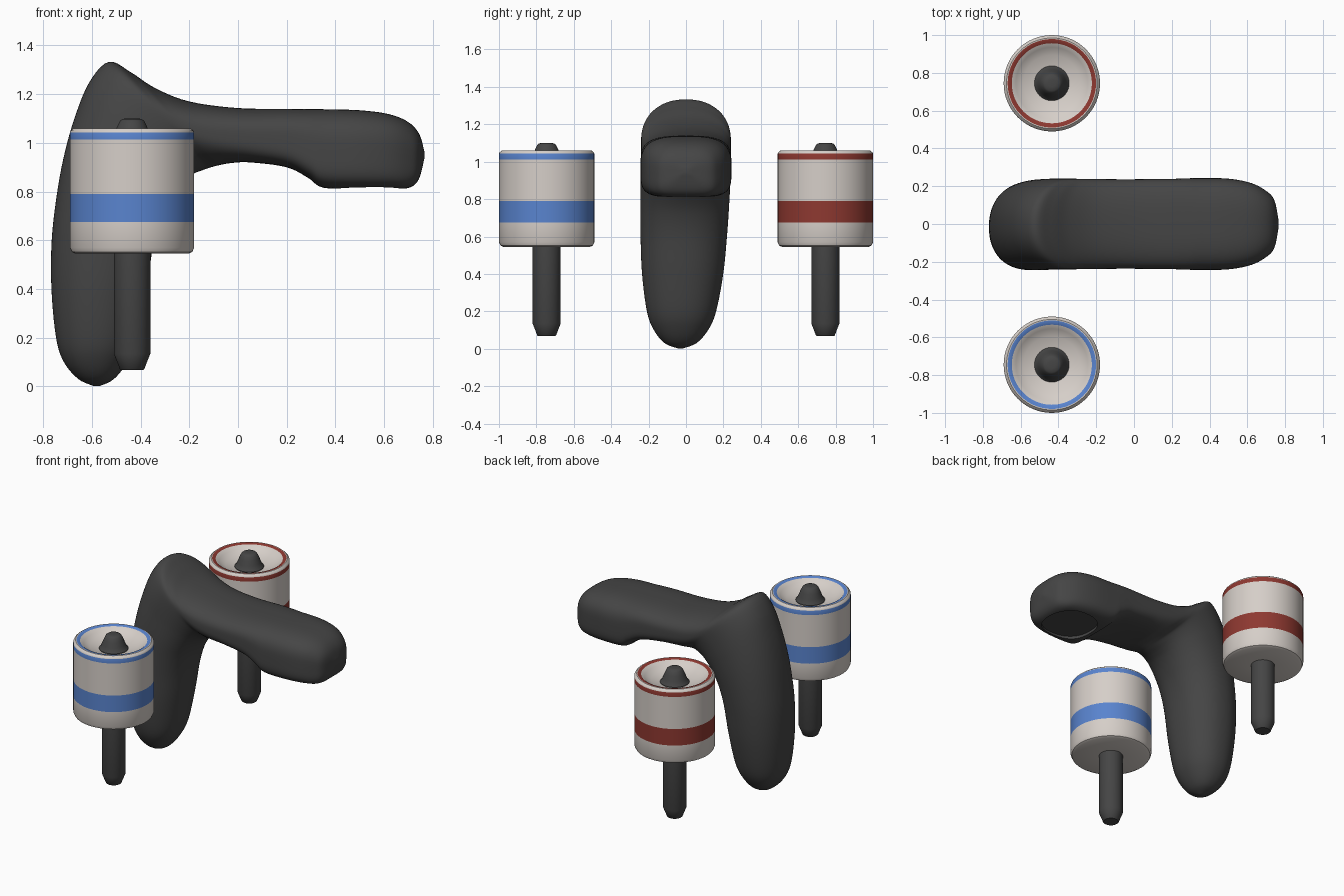
import bpy, bmesh, math
from math import sin, cos, pi
from mathutils import Vector

if "Cube" in bpy.data.objects:
    bpy.data.objects.remove(bpy.data.objects["Cube"])


def material(name, rgb):
    m = bpy.data.materials.new(name)
    m.diffuse_color = (*rgb, 1)
    m.use_nodes = True
    m.node_tree.nodes["Principled BSDF"].inputs["Base Color"].default_value = m.diffuse_color
    return m


DARK = material("dark_grey", (0.06, 0.06, 0.06))
LIGHT = material("warm_white", (0.67, 0.62, 0.58))
BLUE = material("blue", (0.10, 0.23, 0.62))
RED = material("red", (0.27, 0.04, 0.03))


def finish(name, bm, mats, angle=35):
    bmesh.ops.recalc_face_normals(bm, faces=bm.faces)
    me = bpy.data.meshes.new(name)
    bm.to_mesh(me)
    bm.free()
    for m in mats:
        me.materials.append(m)
    ob = bpy.data.objects.new(name, me)
    bpy.context.collection.objects.link(ob)
    smooth(ob, angle)
    return ob


def smooth(ob, angle=35):
    bpy.ops.object.select_all(action='DESELECT')
    ob.select_set(True)
    bpy.context.view_layer.objects.active = ob
    bpy.ops.object.shade_smooth_by_angle(angle=math.radians(angle))


def skin(bm, rings, mat_ids=None):
    """Bridge equal rings of points, with capped ends."""
    rows = [[bm.verts.new(p) for p in r] for r in rings]
    n = len(rows[0])
    for i in range(len(rows) - 1):
        for j in range(n):
            k = (j + 1) % n
            f = bm.faces.new((rows[i][j], rows[i][k], rows[i + 1][k], rows[i + 1][j]))
            f.material_index = mat_ids[i] if mat_ids else 0
    for row, m in ((rows[0], 0), (rows[-1], -1)):
        f = bm.faces.new(row)
        f.material_index = mat_ids[m] if mat_ids else 0


def lathe(name, profile, x, y, mats, mat_ids=None, n=64):
    bm = bmesh.new()
    skin(bm, [[(x + r * cos(2 * pi * j / n), y + r * sin(2 * pi * j / n), z)
               for j in range(n)] for r, z in profile], mat_ids)
    return finish(name, bm, mats)


def spow(v, e):
    return math.copysign(abs(v) ** e, v)


def catmull(a, b, c, d, t):
    return [0.5 * (2 * q + (r - p) * t + (2 * p - 5 * q + 4 * r - s) * t * t
                   + (3 * q - p - 3 * r + s) * t ** 3) for p, q, r, s in zip(a, b, c, d)]


# Body sections: outer x, z, inner x, z, half width
S = [(-.59, .001, -.57, .001, .01), (-.655, .03, -.51, .03, .085),
     (-.715, .1, -.455, .1, .145), (-.747, .2, -.412, .2, .185),
     (-.766, .4, -.375, .4, .217), (-.765, .6, -.345, .6, .231),
     (-.745, .78, -.31, .72, .237), (-.716, .94, -.265, .80, .24),
     (-.672, 1.10, -.22, .85, .24), (-.61, 1.25, -.18, .875, .24),
     (-.53, 1.333, -.14, .89, .24), (-.44, 1.29, -.11, .90, .239),
     (-.34, 1.225, -.08, .908, .238), (-.2, 1.17, -.03, .917, .237),
     (0, 1.143, .05, .92, .237), (.2, 1.14, .2, .9, .239),
     (.29, 1.139, .29, .855, .242), (.36, 1.138, .35, .816, .243),
     (.5, 1.134, .5, .81, .24), (.62, 1.118, .62, .81, .217),
     (.70, 1.085, .70, .815, .175), (.745, 1.035, .742, .85, .125),
     (.765, .965, .765, .935, .02)]

rings, N, SUB = [], 96, 5
for i in range(len(S) - 1):
    a, d = S[max(i - 1, 0)], S[min(i + 2, len(S) - 1)]
    for s in range(SUB + (i == len(S) - 2)):
        ox, oz, ix, iz, w = catmull(a, S[i], S[i + 1], d, s / SUB)
        mx, mz, hx, hz = (ox + ix) / 2, (oz + iz) / 2, (ox - ix) / 2, (oz - iz) / 2
        k = min(max((mx + .3) / .6, 0), 1)          # squarer towards the arm end
        yc = -.03 * min(max(1 - mz, 0), 1) * (1 - k)
        ring = []
        for j in range(N):
            c, sn = cos(2 * pi * j / N), sin(2 * pi * j / N)
            e = 2 / (2.2 + k * (.8 if c > 0 else 2.3))
            ring.append((mx + hx * spow(c, e), yc + w * spow(sn, e),
                         max(mz + hz * spow(c, e), 0)))
        rings.append(ring)
bm = bmesh.new()
skin(bm, rings)
body = finish("handle_and_arm", bm, [DARK], 50)

# Shallow recess under the end of the arm
bm = bmesh.new()
skin(bm, [[(.53 + .168 * spow(cos(2 * pi * j / 64), .85),
            .168 * spow(sin(2 * pi * j / 64), .85), z) for j in range(64)]
          for z in (.7, .832)])
cutter = finish("recess_cutter", bm, [DARK])
cutter.hide_render = True
mod = body.modifiers.new("recess", 'BOOLEAN')
mod.operation, mod.object, mod.solver = 'DIFFERENCE', cutter, 'EXACT'
bpy.context.view_layer.objects.active = body
bpy.ops.object.modifier_apply(modifier=mod.name)
bpy.data.objects.remove(cutter)
smooth(body, 50)

# Canister outline (radius, z) and the material of each step: 0 light, 1 colour
CAN = [(.07, .545), (.232, .545), (.247, .552), (.255, .57), (.255, .675), (.255, .79),
       (.255, 1.013), (.255, 1.043), (.252, 1.05), (.240, 1.06), (.234, 1.06),
       (.212, 1.055), (.19, 1.036), (.15, 1.014), (.09, 1.0), (.088, .985)]
CAN_MATS = [0, 0, 0, 0, 1, 0, 1, 0, 0, 0, 1, 0, 0, 0, 0]

for side, y, col in (("front", -.745, BLUE), ("back", .745, RED)):
    x = -.435
    lathe(side + "_canister", CAN, x, y, [LIGHT, col], CAN_MATS)
    # Pin below with a tapered tip
    lathe(side + "_pin", [(.046, .068), (.05, .071), (.075, .135), (.075, .56)], x, y, [DARK])
    # Flared nub in the dish
    lathe(side + "_nub", [(.092, .985), (.092, 1.004), (.084, 1.012), (.074, 1.035),
                          (.062, 1.065), (.05, 1.09), (.04, 1.098), (.02, 1.101)],
          x, y, [DARK])
